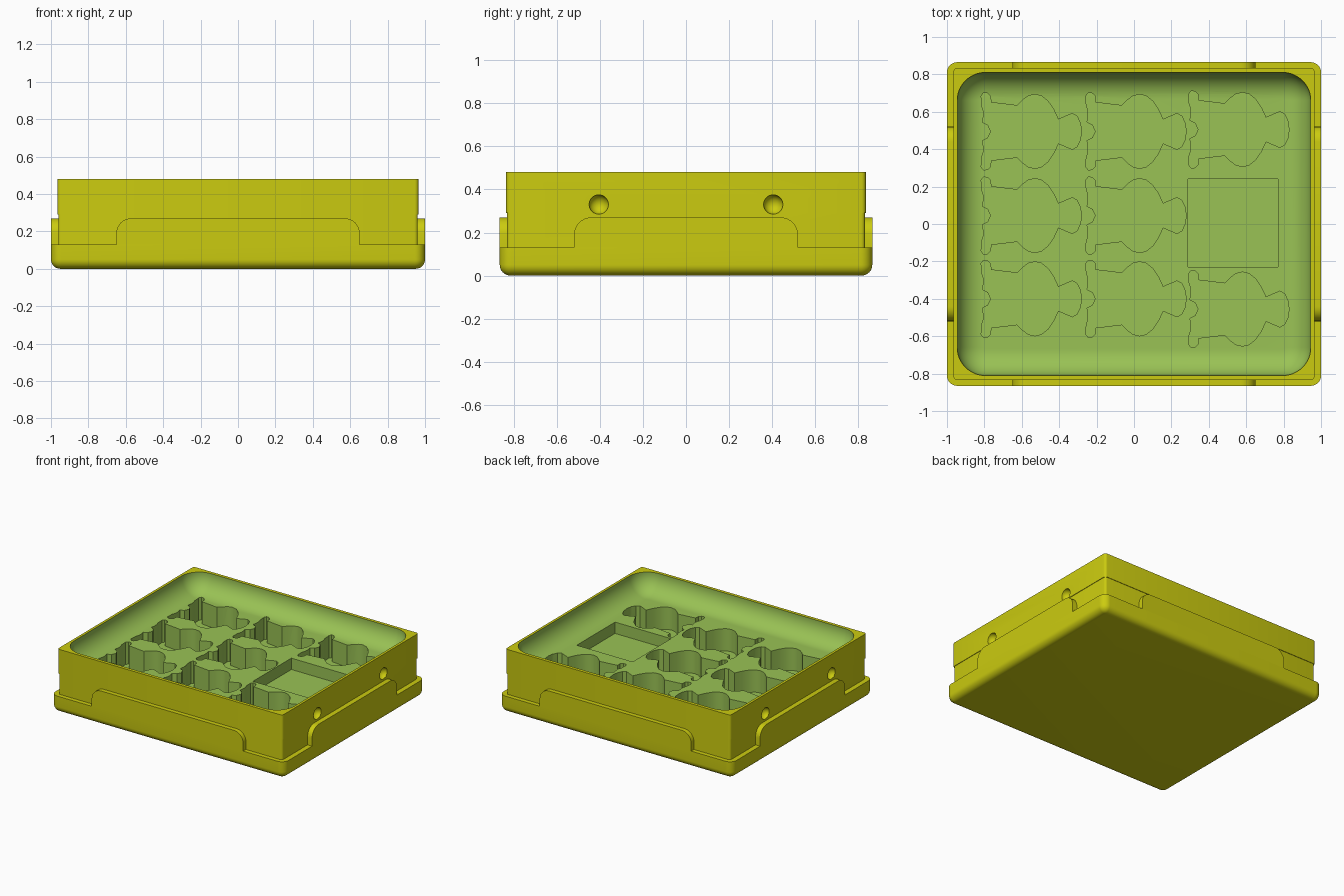
import bpy, bmesh, math
from mathutils import Matrix

if "Cube" in bpy.data.objects:
    bpy.data.objects.remove(bpy.data.objects["Cube"], do_unlink=True)


def material(name, rgb):
    m = bpy.data.materials.new(name)
    m.use_nodes = True
    m.diffuse_color = (*rgb, 1)
    m.node_tree.nodes["Principled BSDF"].inputs["Base Color"].default_value = (*rgb, 1)
    m.node_tree.nodes["Principled BSDF"].inputs["Roughness"].default_value = 0.6
    return m


yellow = material("yellow_plastic", (0.60, 0.60, 0.005))
green = material("leaf_green", (0.32, 0.54, 0.09))


def make_object(name, bm, mat):
    bmesh.ops.recalc_face_normals(bm, faces=bm.faces)
    mesh = bpy.data.meshes.new(name)
    bm.to_mesh(mesh)
    bm.free()
    mesh.materials.append(mat)
    ob = bpy.data.objects.new(name, mesh)
    bpy.context.collection.objects.link(ob)
    return ob


def activate(ob):
    bpy.ops.object.select_all(action='DESELECT')
    ob.select_set(True)
    bpy.context.view_layer.objects.active = ob


def smooth(ob):
    activate(ob)
    bpy.ops.object.shade_smooth_by_angle(angle=math.radians(32))


def rounded_rect(hx, hy, r, steps=12):
    pts = []
    for k, (sx, sy) in enumerate([(1, 1), (-1, 1), (-1, -1), (1, -1)]):
        for i in range(steps + 1):
            a = math.pi / 2 * (k + i / steps)
            pts.append((sx * (hx - r) + r * math.cos(a), sy * (hy - r) + r * math.sin(a)))
    return pts


def loft(bm, rings):
    """Skin a stack of outlines, each given as (points, z), and cap both ends."""
    loops = [[bm.verts.new((x, y, z)) for x, y in pts] for pts, z in rings]
    for a, b in zip(loops, loops[1:]):
        for i in range(len(a)):
            j = (i + 1) % len(a)
            bm.faces.new((a[i], a[j], b[j], b[i]))
    bm.faces.new(loops[0][::-1])
    bm.faces.new(loops[-1])


def cut(target, cutter):
    cutter.hide_render = True
    mod = target.modifiers.new("cut", 'BOOLEAN')
    mod.operation = 'DIFFERENCE'
    mod.solver = 'EXACT'
    mod.material_mode = 'TRANSFER'
    mod.object = cutter
    activate(target)
    bpy.ops.object.modifier_apply(modifier=mod.name)
    bpy.data.objects.remove(cutter, do_unlink=True)


# Base plinth with a filleted underside
FILLET = 0.05
rings = []
for i in range(9):
    a = math.pi / 2 * i / 8
    inset = FILLET * (1 - math.sin(a))
    rings.append((rounded_rect(1 - inset, 0.865 - inset, 0.055 - inset), FILLET * (1 - math.cos(a))))
rings.append((rounded_rect(1, 0.865, 0.055), 0.13))
bm = bmesh.new()
loft(bm, rings)
smooth(make_object("base_plinth", bm, yellow))

# Raised tabs on the four sides, with rounded upper corners
def side_tab(name, half, distance, turn):
    r = 0.08
    arc = [(half - r + r * math.cos(math.pi / 16 * i), 0.27 - r + r * math.sin(math.pi / 16 * i))
           for i in range(9)]
    outline = [(half, 0.13)] + arc
    outline += [(-x, z) for x, z in reversed(outline)]
    bm = bmesh.new()
    loft(bm, [(outline, 0), (outline, 0.04)])
    # Stand the plate up, push it outward and turn it to its side
    bm.transform(Matrix.Rotation(turn, 4, 'Z') @ Matrix.Translation((0, 0.04 - distance, 0))
                 @ Matrix.Rotation(math.pi / 2, 4, 'X'))
    smooth(make_object(name, bm, yellow))


for name, half, distance, turn in [("front_tab", 0.65, 0.865, 0), ("left_tab", 0.52, 1, 1),
                                   ("back_tab", 0.65, 0.865, 2), ("right_tab", 0.52, 1, 3)]:
    side_tab(name, half, distance, turn * math.pi / 2)

# Tray body with a slight overhang around the walls
bm = bmesh.new()
low, high = rounded_rect(0.961, 0.831, 0.018, 4), rounded_rect(0.965, 0.835, 0.02, 4)
loft(bm, [(low, 0.1), (low, 0.29), (high, 0.29), (high, 0.48)])
tray = make_object("tray_body", bm, yellow)

# Bowl hollow with a filleted floor
TOP, FLOOR, R = 0.48, 0.333, 0.14
rings = [(rounded_rect(0.945, 0.81, 0.15), TOP + 0.05)]
for i in range(17):
    a = math.pi / 2 * i / 16
    inset = R * (1 - math.cos(a))
    rings.append((rounded_rect(0.945 - inset, 0.81 - inset, 0.15 - inset), FLOOR + R * (1 - math.sin(a))))
bm = bmesh.new()
loft(bm, rings)
cut(tray, make_object("bowl_cutter", bm, green))

# Figure shaped pockets: half outline in hundredths, mirrored across the middle
HALF = [(-23, 0), (-24.6, 3.5), (-27.6, 5), (-27, 8), (-27, 11), (-28, 14), (-28.2, 19), (-27, 20.6),
        (-24.8, 20.4), (-23.2, 18.8), (-23, 15.5), (-9, 13.8), (-6, 16.8), (-3, 19), (0.5, 19.8),
        (4, 19), (7.5, 16.2), (10.5, 11.8), (13, 6.4), (20.5, 9.6), (23, 8.2), (24.8, 4.5), (25.4, 0)]
outline = HALF + [(x, -y) for x, y in reversed(HALF[1:-1])]
places = [(x, y) for x in (-0.535, 0.025) for y in (0.495, 0.045, -0.4)]
places += [(0.575, 0.505), (0.575, -0.455)]
bm = bmesh.new()
for px, py in places:
    pts = [(px + x / 100, py + y / 100) for x, y in outline]
    loft(bm, [(pts, 0.16), (pts, 0.42)])

# Shallow square pocket
square = [(0.29, -0.23), (0.77, -0.23), (0.77, 0.24), (0.29, 0.24)]
loft(bm, [(square, 0.245), (square, 0.42)])
cut(tray, make_object("pocket_cutter", bm, green))

# Round finger dimples on the left and right walls
bm = bmesh.new()
for x in (-0.965, 0.965):
    for y in (-0.405, 0.405):
        bmesh.ops.create_uvsphere(bm, u_segments=24, v_segments=16, radius=0.045,
                                  matrix=Matrix.Translation((x, y, 0.33)))
cut(tray, make_object("dimple_cutter", bm, yellow))
smooth(tray)
